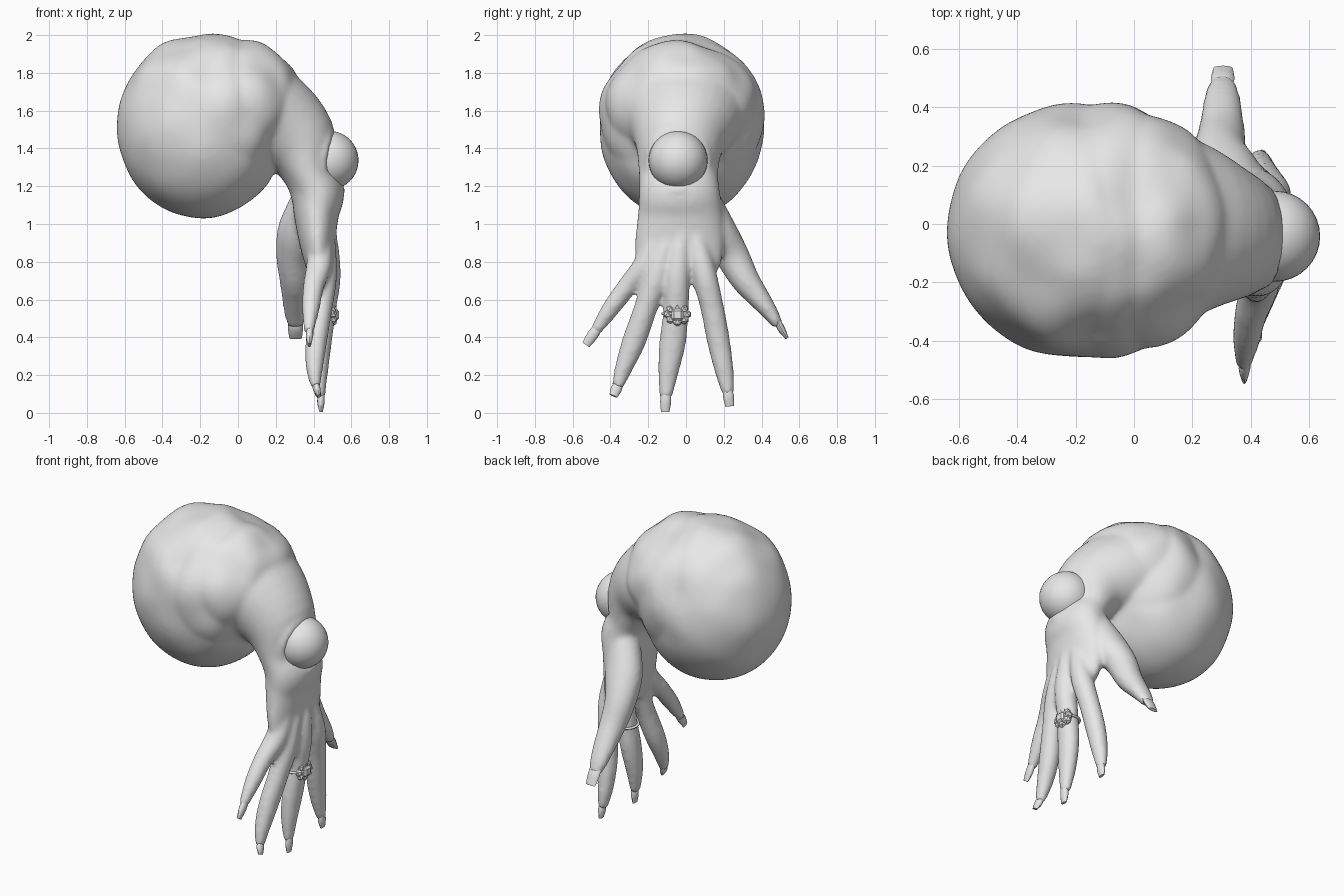
import bpy, bmesh, math, random
from mathutils import Vector, Matrix, noise

random.seed(4)
cube = bpy.data.objects.get("Cube")
if cube:
    bpy.data.objects.remove(cube, do_unlink=True)

grey = bpy.data.materials.new("plain grey")
grey.use_nodes = True
grey.diffuse_color = (0.8, 0.8, 0.8, 1)
grey.node_tree.nodes["Principled BSDF"].inputs["Base Color"].default_value = (0.8, 0.8, 0.8, 1)


def finish(bm, name, angle=None):
    """Turn a bmesh into a linked object, optionally smooth shaded."""
    bmesh.ops.recalc_face_normals(bm, faces=bm.faces)
    mesh = bpy.data.meshes.new(name)
    bm.to_mesh(mesh)
    bm.free()
    mesh.materials.append(grey)
    ob = bpy.data.objects.new(name, mesh)
    bpy.context.collection.objects.link(ob)
    if angle:
        shade(ob, angle)
    return ob


def shade(ob, angle):
    bpy.ops.object.select_all(action='DESELECT')
    bpy.context.view_layer.objects.active = ob
    ob.select_set(True)
    bpy.ops.object.shade_smooth_by_angle(angle=math.radians(angle))


def spline(stations, steps=4):
    """Catmull-Rom through the stations, radii included."""
    p = [stations[0]] + list(stations) + [stations[-1]]
    out = []
    for a, b, c, d in zip(p, p[1:], p[2:], p[3:]):
        for i in range(steps):
            t = i / steps
            out.append([0.5 * (2 * k + (l - j) * t + (2 * j - 5 * k + 4 * l - m) * t * t
                               + (3 * k - j - 3 * l + m) * t ** 3)
                        for j, k, l, m in zip(a, b, c, d)])
    return out + [list(stations[-1])]


def loft(bm, stations, ref=Vector((1, 0, 0)), sides=16):
    """Elliptical tube through (x, y, z, radius along ref, radius across)."""
    pts = spline(stations)
    rings = []
    for i, s in enumerate(pts):
        d = Vector(pts[min(i + 1, len(pts) - 1)][:3]) - Vector(pts[max(i - 1, 0)][:3])
        d.normalize()
        u = (ref - d * ref.dot(d)).normalized()
        w = d.cross(u)
        angles = [2 * math.pi * k / sides for k in range(sides)]
        rings.append([bm.verts.new(Vector(s[:3]) + u * s[3] * math.cos(a) + w * s[4] * math.sin(a))
                      for a in angles])
    for r, q in zip(rings, rings[1:]):
        for k in range(sides):
            n = (k + 1) % sides
            bm.faces.new((r[k], r[n], q[n], q[k]))
    bm.faces.new(rings[0][::-1])
    bm.faces.new(rings[-1])


def blob(bm, centre, radii):
    """Ellipsoid with broad lumps, strongest towards the top."""
    made = bmesh.ops.create_icosphere(bm, subdivisions=5, radius=1)["verts"]
    for v in made:
        place = Vector(centre) + Vector([c * r for c, r in zip(v.co, radii)])
        rough = max(0.2, min(1, 0.5 + v.co.z * 0.5 + v.co.x * 0.4))
        v.co = place + v.co * 0.035 * rough * noise.noise(place * 5)


# Skin: body, neck, palm and fingers fused into one surface
skin = bmesh.new()
blob(skin, (-0.195, -0.025, 1.515), (0.445, 0.435, 0.485))
blob(skin, (-0.08, -0.02, 1.565), (0.35, 0.435, 0.42))
blob(skin, (0.04, -0.025, 1.635), (0.275, 0.4, 0.335))
loft(skin, [(0.0, -0.02, 1.61, 0.4, 0.34), (0.18, -0.02, 1.54, 0.315, 0.275),
            (0.315, -0.035, 1.42, 0.235, 0.22), (0.375, -0.04, 1.27, 0.21, 0.138),
            (0.42, -0.035, 1.16, 0.215, 0.142), (0.415, -0.03, 1.05, 0.225, 0.12),
            (0.42, -0.035, 0.9, 0.235, 0.095), (0.43, -0.04, 0.77, 0.22, 0.07),
            (0.43, -0.035, 0.69, 0.17, 0.045)], Vector((0, 1, 0)), 32)

fingers = {
    "little": [(0.44, -0.13, 0.98, 0.06, 0.06), (0.43, -0.215, 0.79, 0.068, 0.062),
               (0.4, -0.31, 0.67, 0.057, 0.054), (0.385, -0.4, 0.55, 0.048, 0.048),
               (0.375, -0.485, 0.425, 0.026, 0.03)],
    "ring": [(0.45, -0.08, 0.98, 0.06, 0.05), (0.46, -0.15, 0.74, 0.066, 0.066),
             (0.44, -0.215, 0.55, 0.06, 0.063), (0.415, -0.275, 0.38, 0.058, 0.064),
             (0.405, -0.325, 0.25, 0.048, 0.05), (0.41, -0.365, 0.135, 0.026, 0.032)],
    "middle": [(0.46, -0.02, 0.98, 0.06, 0.05), (0.48, -0.045, 0.74, 0.066, 0.066),
               (0.46, -0.052, 0.55, 0.06, 0.067), (0.44, -0.07, 0.38, 0.058, 0.072),
               (0.43, -0.093, 0.22, 0.048, 0.056), (0.435, -0.107, 0.075, 0.026, 0.033)],
    "index": [(0.45, 0.04, 0.98, 0.06, 0.05), (0.475, 0.095, 0.74, 0.066, 0.066),
              (0.455, 0.14, 0.55, 0.06, 0.063), (0.435, 0.172, 0.38, 0.058, 0.062),
              (0.43, 0.203, 0.22, 0.047, 0.051), (0.435, 0.224, 0.095, 0.026, 0.032)],
    "thumb": [(0.38, 0.08, 1.15, 0.09, 0.09), (0.325, 0.165, 0.97, 0.115, 0.1),
              (0.295, 0.24, 0.84, 0.095, 0.092), (0.3, 0.31, 0.71, 0.082, 0.078),
              (0.302, 0.385, 0.61, 0.07, 0.06), (0.302, 0.445, 0.53, 0.06, 0.044),
              (0.304, 0.49, 0.46, 0.042, 0.028)],
}
tips = {"little": (0.378, -0.53, 0.36), "ring": (0.43, -0.385, 0.09),
        "middle": (0.44, -0.11, 0.005), "index": (0.44, 0.232, 0.035),
        "thumb": (0.305, 0.535, 0.395)}
for path in fingers.values():
    loft(skin, path)

# Raised lid around the eye, thrust forward below it
eye_at = Vector((0.482, -0.042, 1.337))
lid = []
for i in range(33):
    a = 2 * math.pi * i / 32
    low, high = max(0, -math.sin(a)), max(0, math.sin(a))
    lid.append((0.445 + 0.1 * low ** 3 + 0.04 * high, eye_at.y + 0.157 * math.cos(a),
                eye_at.z + 0.157 * math.sin(a), 0.026, 0.022))
loft(skin, lid, sides=8)

body = finish(skin, "hand_body")
mod = body.modifiers.new("fuse", 'REMESH')
mod.mode = 'VOXEL'
mod.voxel_size = 0.014
mod = body.modifiers.new("soften", 'SMOOTH')
mod.factor = 0.5
mod.iterations = 10
bpy.context.view_layer.update()
fused = bpy.data.meshes.new_from_object(body.evaluated_get(bpy.context.evaluated_depsgraph_get()))
body.modifiers.clear()
body.data = fused
shade(body, 60)

# Long, square ended nails; the thumb nail faces forward and is wide along x
for name, path in fingers.items():
    base, end = Vector(path[-1][:3]), Vector(tips[name])
    wide = name == "thumb"
    out = Vector((0, 0.01, 0.008)) if wide else Vector((0.01, 0, 0))
    bm = bmesh.new()
    sizes = [(0.014, 0.024), (0.02, 0.029), (0.009, 0.022)]
    if wide:
        sizes = [(0.036, 0.012), (0.04, 0.02), (0.033, 0.009)]
    spots = [base + (base - end) * 0.5 + out, base.lerp(end, 0.2) + out * 0.3, end]
    loft(bm, [(*s, *r) for s, r in zip(spots, sizes)], sides=12)
    finish(bm, name + "_nail", 45)

# Eyeball
bm = bmesh.new()
bmesh.ops.create_uvsphere(bm, u_segments=32, v_segments=20, radius=0.156,
                          matrix=Matrix.Translation(eye_at))
finish(bm, "eyeball", 60)

# Finger ring: band and a cluster of faceted stones
bm = bmesh.new()
band = []
for i in range(25):
    a = 2 * math.pi * i / 24
    band.append((0.455 + 0.062 * math.cos(a), -0.054 + 0.069 * math.sin(a), 0.525, 0.007, 0.009))
loft(bm, band, Vector((0, 0, 1)), 8)
finish(bm, "ring_band", 60)

bm = bmesh.new()
bmesh.ops.create_cube(bm, size=0.062, matrix=Matrix.Translation((0.504, -0.045, 0.52)))
bmesh.ops.bevel(bm, geom=bm.edges[:], offset=0.012, segments=1, affect='EDGES')
for i in range(8):
    a = 2 * math.pi * i / 8
    spot = Vector((0.5, -0.046 + 0.05 * math.cos(a), 0.522 + 0.038 * math.sin(a)))
    bmesh.ops.create_icosphere(bm, subdivisions=1, radius=random.uniform(0.024, 0.029),
                               matrix=Matrix.Translation(spot))
finish(bm, "ring_stones")
